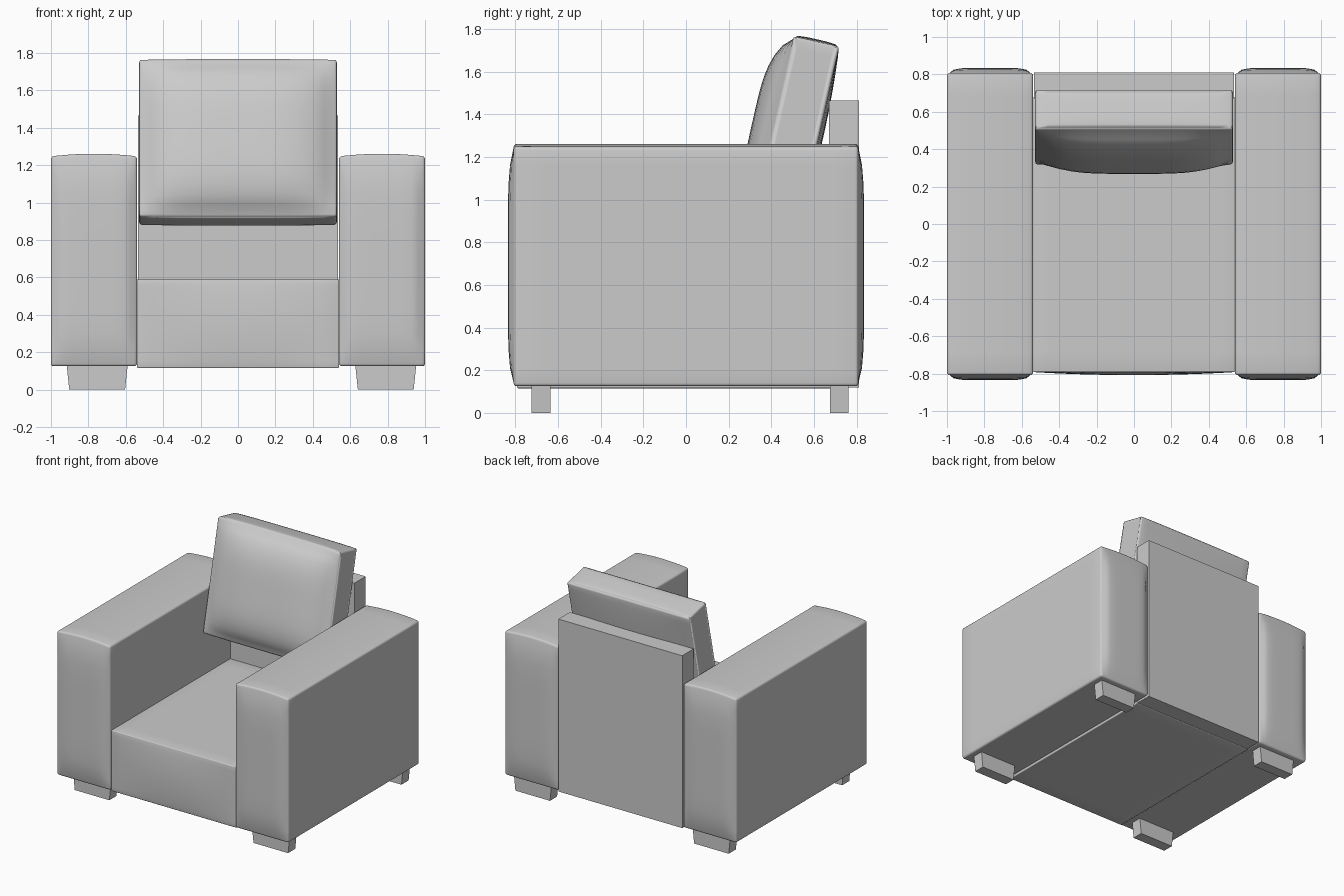
import bpy
import bmesh
import math
from mathutils import Matrix, Vector

X, Y, Z = range(3)

cube = bpy.data.objects.get("Cube")
if cube:
    bpy.data.objects.remove(cube, do_unlink=True)

grey = bpy.data.materials.new("grey_upholstery")
grey.use_nodes = True
GREY = (0.6, 0.6, 0.6, 1)
grey.diffuse_color = GREY
bsdf = grey.node_tree.nodes["Principled BSDF"]
bsdf.inputs["Base Color"].default_value = GREY
bsdf.inputs["Roughness"].default_value = 0.8


def box_bmesh(lo, hi):
    """Box between two opposite corners."""
    lo, hi = Vector(lo), Vector(hi)
    bm = bmesh.new()
    bmesh.ops.create_cube(bm, size=1)
    for v in bm.verts:
        v.co = (lo + hi) / 2 + v.co * (hi - lo)
    return bm


def finish(name, bm, smooth=False):
    bmesh.ops.recalc_face_normals(bm, faces=bm.faces[:])
    for f in bm.faces:
        f.smooth = smooth
    mesh = bpy.data.meshes.new(name)
    bm.to_mesh(mesh)
    bm.free()
    mesh.materials.append(grey)
    obj = bpy.data.objects.new(name, mesh)
    bpy.context.collection.objects.link(obj)
    return obj


def padded_box(name, lo, hi, puffs, round_width, cuts=12):
    """Box whose chosen sides swell; each puff is axis, sign, amount, power, falloff axes."""
    bm = box_bmesh(lo, hi)
    centre = (Vector(lo) + Vector(hi)) / 2
    half = (Vector(hi) - Vector(lo)) / 2
    bmesh.ops.subdivide_edges(bm, edges=bm.edges[:], cuts=cuts, use_grid_fill=True)
    bm.normal_update()
    rim = [e for e in bm.edges if e.calc_face_angle(0) > 1]
    for v in bm.verts:
        rel = [(v.co[a] - centre[a]) / half[a] for a in range(3)]
        for axis, sign, amount, power, falloff in puffs:
            if rel[axis] * sign > 0.999:
                swell = amount
                for a in falloff:
                    swell *= 1 - min(1, abs(rel[a])) ** power
                v.co[axis] += sign * swell
    bmesh.ops.bevel(bm, geom=rim, offset=round_width, segments=3,
                    profile=0.5, affect='EDGES', clamp_overlap=True)
    return finish(name, bm, True)


# Arms with padded ends and a slightly crowned top
for side, x0, x1 in (("left", 0.54, 1.0), ("right", -1.0, -0.54)):
    padded_box(side + "_arm", (x0, -0.808, 0.125), (x1, 0.808, 1.247),
               [(Y, -1, 0.027, 6, (X, Z)), (Y, 1, 0.027, 6, (X, Z)),
                (Z, 1, 0.014, 2, (X,))], 0.015)

# Seat block with a gently bulging front
padded_box("seat", (-0.54, -0.792, 0.115), (0.54, 0.68, 0.59),
           [(Y, -1, 0.016, 2, (X, Z))], 0.006)

# Back panel
finish("back_panel", box_bmesh((-0.535, 0.67, 0.12), (0.535, 0.81, 1.465)))

# Leaning back cushion
cushion = padded_box("back_cushion", (-0.528, -0.11, -0.43), (0.528, 0.11, 0.43),
                     [(Y, -1, 0.1, 4, (X, Z)), (Y, 1, 0.02, 2, (X, Z)),
                      (Z, 1, 0.01, 4, (X, Y)), (Z, -1, 0.01, 4, (X, Y))],
                     0.022, cuts=15)
lean = Matrix.Translation((0, 0.517, 1.322)) @ Matrix.Rotation(math.radians(-12.7), 4, 'X')
cushion.data.transform(lean)

# Legs tapering towards the floor across their width
for side, x in (("left", 0.79), ("right", -0.753)):
    for end, y in (("front", -0.68), ("back", 0.718)):
        bm = box_bmesh((x - 0.164, y - 0.044, 0), (x + 0.164, y + 0.044, 0.14))
        for v in bm.verts:
            if v.co.z < 0.01:
                v.co.x = x + (v.co.x - x) * 0.91
        finish(f"{end}_{side}_leg", bm)
